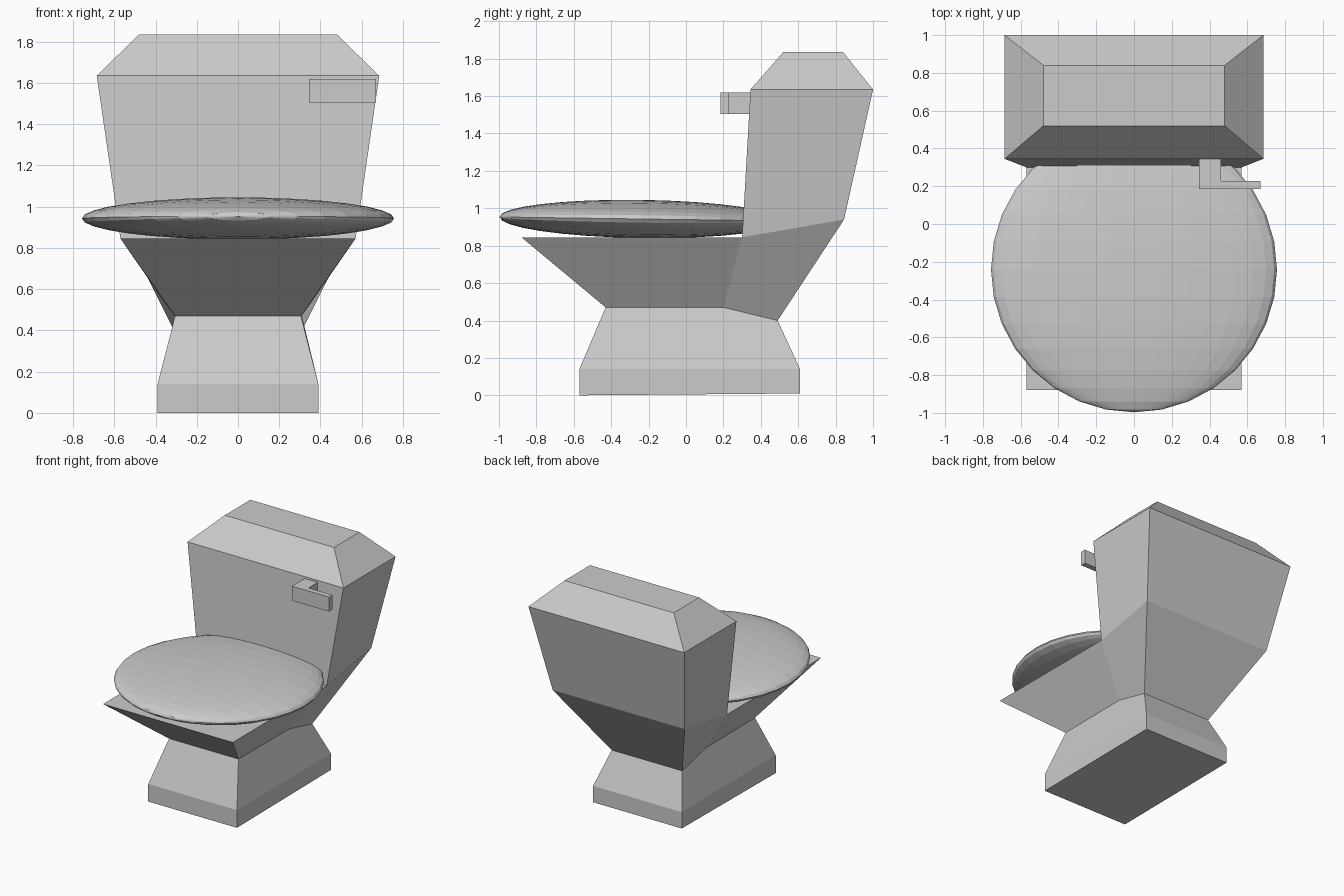
import bpy, bmesh, math
from mathutils import Matrix

if "Cube" in bpy.data.objects:
    bpy.data.objects.remove(bpy.data.objects["Cube"])


def finish(bm, name):
    bmesh.ops.recalc_face_normals(bm, faces=bm.faces)
    mesh = bpy.data.meshes.new(name)
    bm.to_mesh(mesh)
    bm.free()
    obj = bpy.data.objects.new(name, mesh)
    bpy.context.collection.objects.link(obj)
    return obj


# Bowl and tank: a side outline of (half width, y, z), spanned across x
outline = [
    (0.39, -0.57, 0.0), (0.39, -0.57, 0.14),      # 0-1 foot front
    (0.305, -0.43, 0.47), (0.57, -0.88, 0.845),   # 2-3 neck, bowl rim
    (0.57, 0.30, 0.845), (0.685, 0.345, 1.635),   # 4-5 tank front
    (0.48, 0.52, 1.835), (0.48, 0.84, 1.835),     # 6-7 lid top
    (0.685, 1.0, 1.635), (0.58, 0.845, 0.94),     # 8-9 tank back
    (0.31, 0.49, 0.40), (0.39, 0.61, 0.14),       # 10-11 neck back
    (0.39, 0.61, 0.01),                           # 12 foot back
]
side_middle = (0.31, 0.20, 0.47)                  # 13 crease on each side
side_faces = [(0, 1, 11, 12), (1, 2, 13, 10, 11), (2, 3, 4, 13),
              (13, 4, 9, 10), (4, 5, 8, 9), (5, 6, 7, 8)]
bm = bmesh.new()
sides = [[bm.verts.new((s * x, y, z)) for x, y, z in outline + [side_middle]]
         for s in (-1, 1)]
left, right = sides
for side in sides:
    for face in side_faces:
        bm.faces.new([side[i] for i in face])
n = len(outline)
for i in range(n):
    j = (i + 1) % n
    bm.faces.new((left[i], left[j], right[j], right[i]))
finish(bm, "bowl_and_tank")

# Closed seat: flattened ball with its poles front and back, tipped slightly
bm = bmesh.new()
bmesh.ops.create_uvsphere(
    bm, u_segments=32, v_segments=16, radius=1,
    matrix=Matrix.Diagonal((0.757, 0.757, 0.102, 1)) @ Matrix.Rotation(math.pi / 2, 4, 'X'))
seat = finish(bm, "seat")
seat.location = (0, -0.24, 0.943)
seat.rotation_euler.x = math.radians(-0.8)

# Flush handle: L-shaped plan raised into a bar
plan = [(0.345, 0.185), (0.67, 0.185), (0.67, 0.228),
        (0.46, 0.228), (0.46, 0.35), (0.345, 0.35)]
bm = bmesh.new()
base = bm.faces.new([bm.verts.new((x, y, 1.505)) for x, y in plan])
raised = bmesh.ops.extrude_face_region(bm, geom=[base], use_keep_orig=True)["geom"]
bmesh.ops.translate(bm, vec=(0, 0, 0.115),
                    verts=[v for v in raised if isinstance(v, bmesh.types.BMVert)])
finish(bm, "flush_handle")
